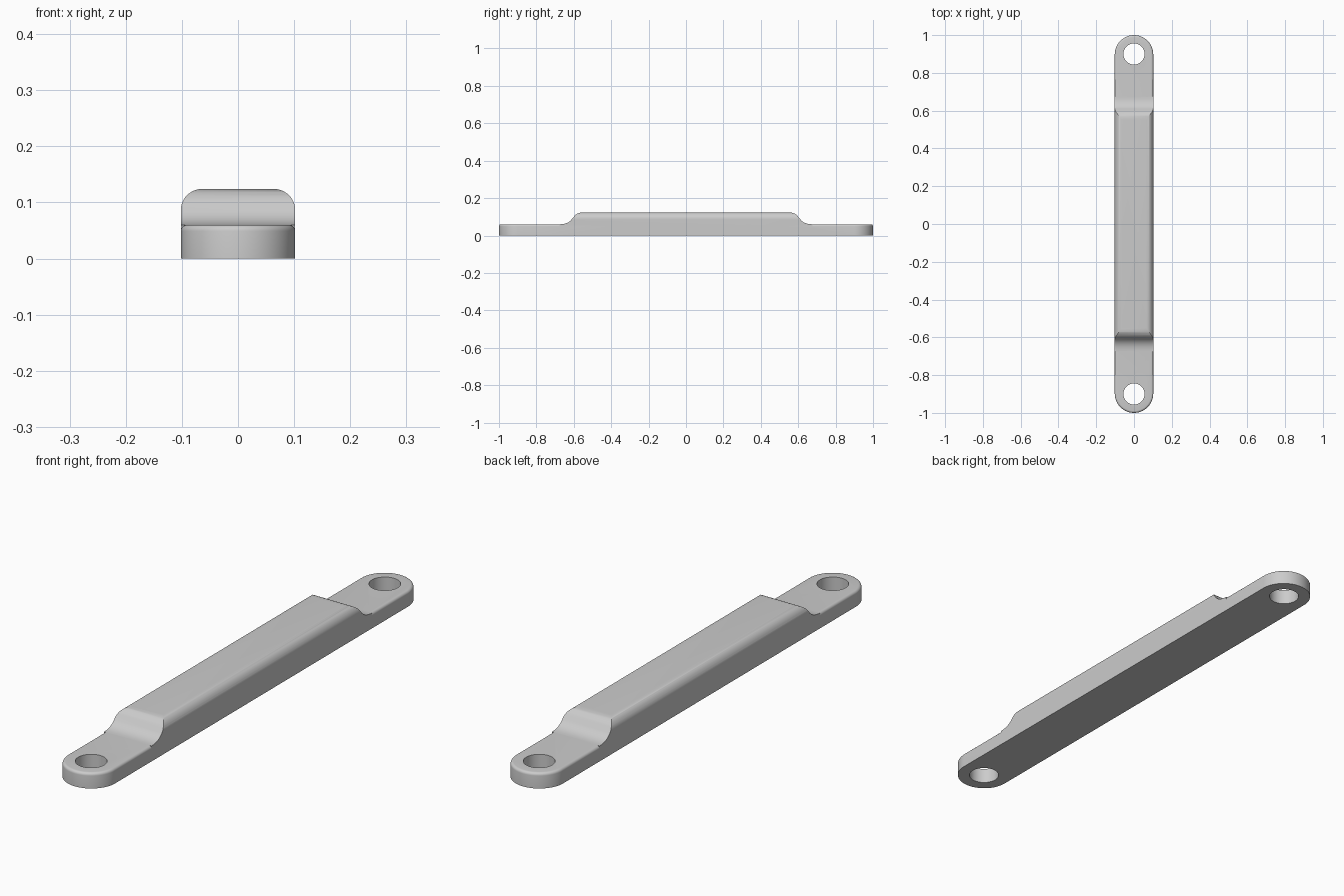
import bpy, bmesh, math
from mathutils import Vector

HALF_W, PAD_H, TOP_H = 0.102, 0.06, 0.124
END_Y = 1 - HALF_W

if "Cube" in bpy.data.objects:
    bpy.data.objects.remove(bpy.data.objects["Cube"], do_unlink=True)

grey = bpy.data.materials.new("light grey")
grey.use_nodes = True
colour = (0.6, 0.6, 0.6, 1)
grey.diffuse_color = colour
grey.node_tree.nodes["Principled BSDF"].inputs["Base Color"].default_value = colour


def loft(name, rings):
    """Closed solid through rings that share a point count."""
    bm = bmesh.new()
    loops = [[bm.verts.new(p) for p in ring] for ring in rings]
    n = len(loops[0])
    for a, b in zip(loops, loops[1:]):
        for i in range(n):
            j = (i + 1) % n
            bm.faces.new((a[i], a[j], b[j], b[i]))
    bm.faces.new(loops[0][::-1])
    bm.faces.new(loops[-1])
    bmesh.ops.recalc_face_normals(bm, faces=bm.faces)
    mesh = bpy.data.meshes.new(name)
    bm.to_mesh(mesh)
    bm.free()
    mesh.materials.append(grey)
    obj = bpy.data.objects.new(name, mesh)
    bpy.context.collection.objects.link(obj)
    return obj


def combine(obj, other, operation):
    mod = obj.modifiers.new(operation.lower(), 'BOOLEAN')
    mod.object, mod.operation, mod.solver = other, operation, 'EXACT'
    bpy.context.view_layer.objects.active = obj
    bpy.ops.object.modifier_apply(modifier=mod.name)
    bpy.data.objects.remove(other, do_unlink=True)


def rounded(a, corner, b, steps=6):
    """Quadratic curve that rounds a profile corner."""
    a, corner, b = Vector(a), Vector(corner), Vector(b)
    return [a * (1 - t)**2 + corner * 2 * t * (1 - t) + b * t * t
            for t in (i / steps for i in range(steps + 1))]


def stadium(inset, z):
    pts = []
    r = HALF_W - inset
    for side in (1, -1):
        for i in range(33):
            a = math.pi * i / 32
            pts.append((side * r * math.cos(a), side * (END_Y + r * math.sin(a)), z))
    return pts


# Flat bar with round ends and a softened top rim
FILLET = 0.011
rings = [stadium(0, 0)]
for k in range(6):
    a = math.pi / 2 * k / 5
    rings.append(stadium(FILLET * (1 - math.cos(a)), PAD_H - FILLET + FILLET * math.sin(a)))
handle = loft("handle_bar", rings)

# Raised grip: side profile with S-shaped ramps
ramp = rounded((0.675, PAD_H), (0.635, PAD_H), (0.614, 0.083))
ramp += rounded((0.602, 0.098), (0.583, TOP_H), (0.55, TOP_H))
half = [Vector((0.675, 0))] + ramp
profile = half + [Vector((-p.x, p.y)) for p in reversed(half)]
grip = loft("raised_grip", [[(x, p.x, p.y) for p in profile] for x in (-HALF_W, HALF_W)])

# Rounded tunnel section that softens the long top edges of the grip
R = 0.038
arc = [(HALF_W - R + R * math.cos(a), TOP_H - R + R * math.sin(a))
       for a in (math.pi / 2 * i / 10 for i in range(11))]
section = [(HALF_W, -0.1)] + arc
section += [(-x, z) for x, z in reversed(section)]
tunnel = loft("edge_cutter", [[(x, y, z) for x, z in section] for y in (-0.8, 0.8)])
combine(grip, tunnel, 'INTERSECT')
combine(handle, grip, 'UNION')

# Screw holes
for side in (1, -1):
    circle = [(0.056 * math.cos(math.tau * i / 48), side * 0.9 + 0.056 * math.sin(math.tau * i / 48))
              for i in range(48)]
    hole = loft("hole_cutter", [[(x, y, z) for x, y in circle] for z in (-0.1, 0.2)])
    combine(handle, hole, 'DIFFERENCE')

bpy.ops.object.select_all(action='DESELECT')
handle.select_set(True)
bpy.context.view_layer.objects.active = handle
bpy.ops.object.shade_smooth_by_angle(angle=math.radians(30))
